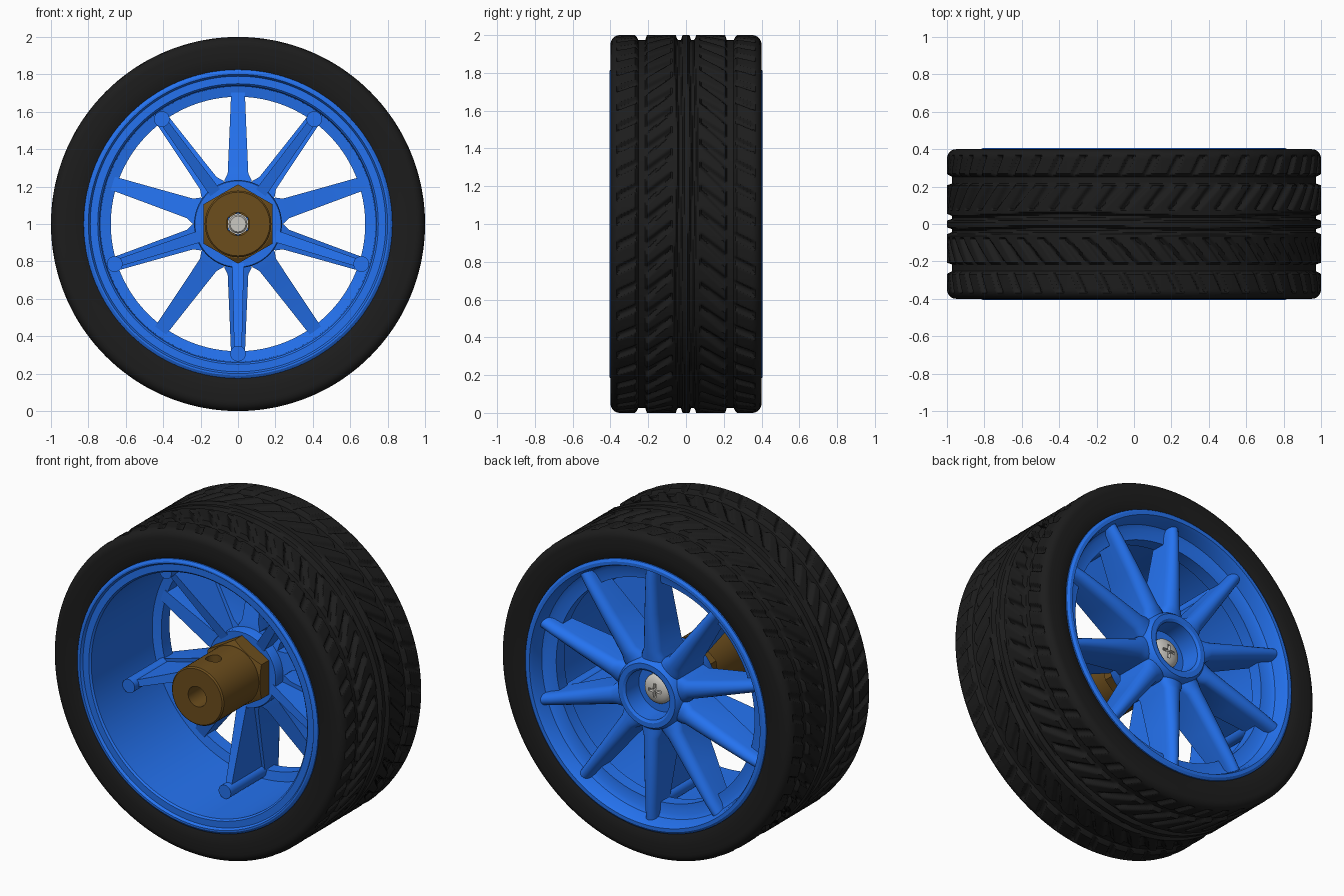
import bpy, bmesh, math
from math import sin, cos, pi, radians

if "Cube" in bpy.data.objects:
    bpy.data.objects.remove(bpy.data.objects["Cube"])

CZ = 1.0  # wheel axis height


def material(name, rgb):
    m = bpy.data.materials.new(name)
    m.diffuse_color = (*rgb, 1)
    m.use_nodes = True
    m.node_tree.nodes["Principled BSDF"].inputs["Base Color"].default_value = m.diffuse_color
    return m


BLACK = material("rubber_black", (0.012, 0.012, 0.012))
BLUE = material("rim_blue", (0.018, 0.17, 0.87))
BRASS = material("brass", (0.15, 0.075, 0.012))
STEEL = material("steel", (0.6, 0.58, 0.54))


def finish(name, bm, mat, angle=30):
    bmesh.ops.remove_doubles(bm, verts=bm.verts, dist=1e-5)
    bmesh.ops.recalc_face_normals(bm, faces=bm.faces)
    me = bpy.data.meshes.new(name)
    bm.to_mesh(me)
    bm.free()
    ob = bpy.data.objects.new(name, me)
    bpy.context.collection.objects.link(ob)
    me.materials.append(mat)
    shade(ob, angle)
    return ob


def shade(ob, angle=30):
    bpy.ops.object.select_all(action='DESELECT')
    ob.select_set(True)
    bpy.context.view_layer.objects.active = ob
    bpy.ops.object.shade_smooth_by_angle(angle=radians(angle))


def skin(bm, rings, wrap=False):
    """Bridge successive closed loops of points, capping or wrapping the ends."""
    vs = [[bm.verts.new(p) for p in ring] for ring in rings]
    n = len(vs[0])
    pairs = list(zip(vs, vs[1:])) + ([(vs[-1], vs[0])] if wrap else [])
    for a, b in pairs:
        for i in range(n):
            j = (i + 1) % n
            bm.faces.new((a[i], a[j], b[j], b[i]))
    if not wrap:
        bm.faces.new(vs[0])
        bm.faces.new(vs[-1])


def lathe(name, profile, mat, n=96, phase=0.0):
    """Turn a closed (radius, y) outline about the wheel axis."""
    bm = bmesh.new()
    rings = []
    for k in range(n):
        a = phase + 2 * pi * k / n
        rings.append([(r * cos(a), y, CZ + r * sin(a)) for r, y in profile])
    skin(bm, rings, wrap=True)
    return finish(name, bm, mat)


def boolean(ob, cutter, op='DIFFERENCE'):
    mod = ob.modifiers.new("cut", 'BOOLEAN')
    mod.object, mod.operation, mod.solver = cutter, op, 'EXACT'
    bpy.context.view_layer.objects.active = ob
    bpy.ops.object.modifier_apply(modifier=mod.name)
    bpy.data.objects.remove(cutter)
    shade(ob)


# Tyre: grid with grooves pressed into the tread
def ramp(d, half, soft=0.006):
    return max(0.0, min(1.0, (half - abs(d)) / soft + 0.5))


def groove(t, y):
    wave = 0.008 * sin(4 * t)
    s = abs(y)
    g = max(ramp(s - 0.235, 0.025), ramp(abs(y - wave) - 0.035, 0.014))
    pitch = 2 * pi / 48
    if 0.055 < s < 0.23:        # slanted chevron sipes
        u = (t + 0.9 * s + (0.5 * pitch if y > 0 else 0)) % pitch - pitch / 2
        width = 0.012 + 0.12 * (s - 0.055)
        g = max(g, 0.85 * ramp(u, width, 0.02) * ramp(s - 0.15, 0.075))
    elif 0.25 < s < 0.375:      # shoulder sipes
        u = (t + 0.5 * s) % pitch - pitch / 2
        g = max(g, 0.7 * ramp(u, 0.018, 0.012) * ramp(s - 0.3, 0.065, 0.02))
    return g


side = [(0.805, 0.35), (0.82, 0.385), (0.85, 0.396), (0.89, 0.4)]
side += [(0.95 + 0.05 * sin(a), 0.35 + 0.05 * cos(a)) for a in (0, 0.3, 0.6, 0.9, 1.2)]
tread = [-0.36 + 0.72 * i / 80 for i in range(81)]
bm = bmesh.new()
rings = []
N = 720
for k in range(N):
    t = 2 * pi * k / N
    row = [(r, -y) for r, y in side]
    for y in tread:
        over = max(0.0, abs(y) - 0.35)
        row.append((0.95 + math.sqrt(0.0025 - over * over) - 0.027 * groove(t, y), y))
    row += [(r, y) for r, y in reversed(side)]
    rings.append([(r * cos(t), y, CZ + r * sin(t)) for r, y in row])
skin(bm, rings, wrap=True)
finish("tyre", bm, BLACK, 35)

# Rim: barrel, both lips and the inner ledge that carries the spokes
lathe("rim", [(0.80, -0.35), (0.825, -0.38), (0.825, -0.395), (0.81, -0.405), (0.80, -0.405),
              (0.79, -0.39), (0.75, -0.39), (0.74, -0.38), (0.735, 0.21), (0.68, 0.22),
              (0.68, 0.30), (0.74, 0.305), (0.765, 0.32), (0.78, 0.385), (0.79, 0.405),
              (0.81, 0.405), (0.825, 0.395), (0.825, 0.38), (0.80, 0.35)], BLUE, 160)

# Hub with a recess on the outer side
lathe("hub", [(0.055, 0.04), (0.23, 0.04), (0.235, 0.05), (0.225, 0.30), (0.21, 0.365),
              (0.195, 0.385), (0.165, 0.385), (0.15, 0.375), (0.145, 0.255), (0.055, 0.255)], BLUE)


# Spokes
def place(a, r, w, y):
    """Polar point: radius r along angle a, offset w sideways."""
    return (r * cos(a) - w * sin(a), y, CZ + r * sin(a) + w * cos(a))


def spoke(name, a):
    bm = bmesh.new()
    rings = []
    for r, w, front, crown in ((0.17, 0.08, 0.10, 0.36), (0.235, 0.072, 0.11, 0.365),
                               (0.27, 0.055, 0.12, 0.37), (0.5, 0.045, 0.17, 0.375),
                               (0.70, 0.037, 0.215, 0.375), (0.775, 0.036, 0.225, 0.37)):
        h = 0.05
        sec = [(-w, front), (w, front)]
        sec += [(w * cos(pi * i / 10), crown - h + h * sin(pi * i / 10)) for i in range(11)]
        rings.append([place(a, r, *p) for p in sec])
    skin(bm, rings)
    finish(name, bm, BLUE)


def web(name, a):
    bm = bmesh.new()
    rings = [[place(a, r, *p) for p in ((-w, y), (w, y), (w, 0.27), (-w, 0.27))]
             for r, w, y in ((0.19, 0.032, 0.045), (0.69, 0.02, -0.10))]
    skin(bm, rings)
    finish(name, bm, BLUE)


def post(name, a):
    bm = bmesh.new()
    skin(bm, [[place(a, 0.693 + 0.042 * cos(q * pi / 12), 0.042 * sin(q * pi / 12), y)
               for q in range(24)] for y in (-0.13, 0.25)])
    finish(name, bm, BLUE)


for k in range(10):
    a = radians(-90 + 36 * k)
    spoke(f"spoke_{k + 1}", a)
    if k % 2 == 0:
        web(f"spoke_web_{k // 2 + 1}", a)
        post(f"spoke_post_{k // 2 + 1}", a)

# Brass coupler: bored sleeve with a radial set-screw hole
sleeve = lathe("coupler_sleeve", [(0.062, -0.40), (0.17, -0.40), (0.178, -0.392),
                                  (0.178, -0.03), (0.062, -0.03)], BRASS, 64)
bpy.ops.mesh.primitive_cylinder_add(vertices=32, radius=0.045, depth=0.3,
                                    location=(0, -0.24, CZ + 0.17))
boolean(sleeve, bpy.context.object)

# Hex flange with chamfered corners
flange = lathe("coupler_hex", [(0.062, -0.05), (0.212, -0.05), (0.212, 0.045), (0.062, 0.045)],
               BRASS, 6, pi / 6)
boolean(flange, lathe("chamfer_cutter", [(0, -0.05), (0.182, -0.05), (0.216, -0.03),
                                         (0.216, 0.06), (0, 0.06)], BRASS, 64), 'INTERSECT')

# Screw: shank through the hub and a domed head with a cross slot
lathe("screw_shank", [(0, -0.10), (0.042, -0.10), (0.05, -0.09), (0.05, 0.26), (0, 0.26)], STEEL, 32)
dome = [(0.09 * cos(i * pi / 16), 0.27 + 0.04 * sin(i * pi / 16)) for i in range(8)]
head = lathe("screw_head", [(0, 0.25), (0.09, 0.25)] + dome + [(0, 0.31)], STEEL, 48)
for size in ((0.085, 0.05, 0.018), (0.018, 0.05, 0.085)):
    bpy.ops.mesh.primitive_cube_add(size=1, location=(0, 0.312, CZ))
    cutter = bpy.context.object
    cutter.scale = size
    boolean(head, cutter)
